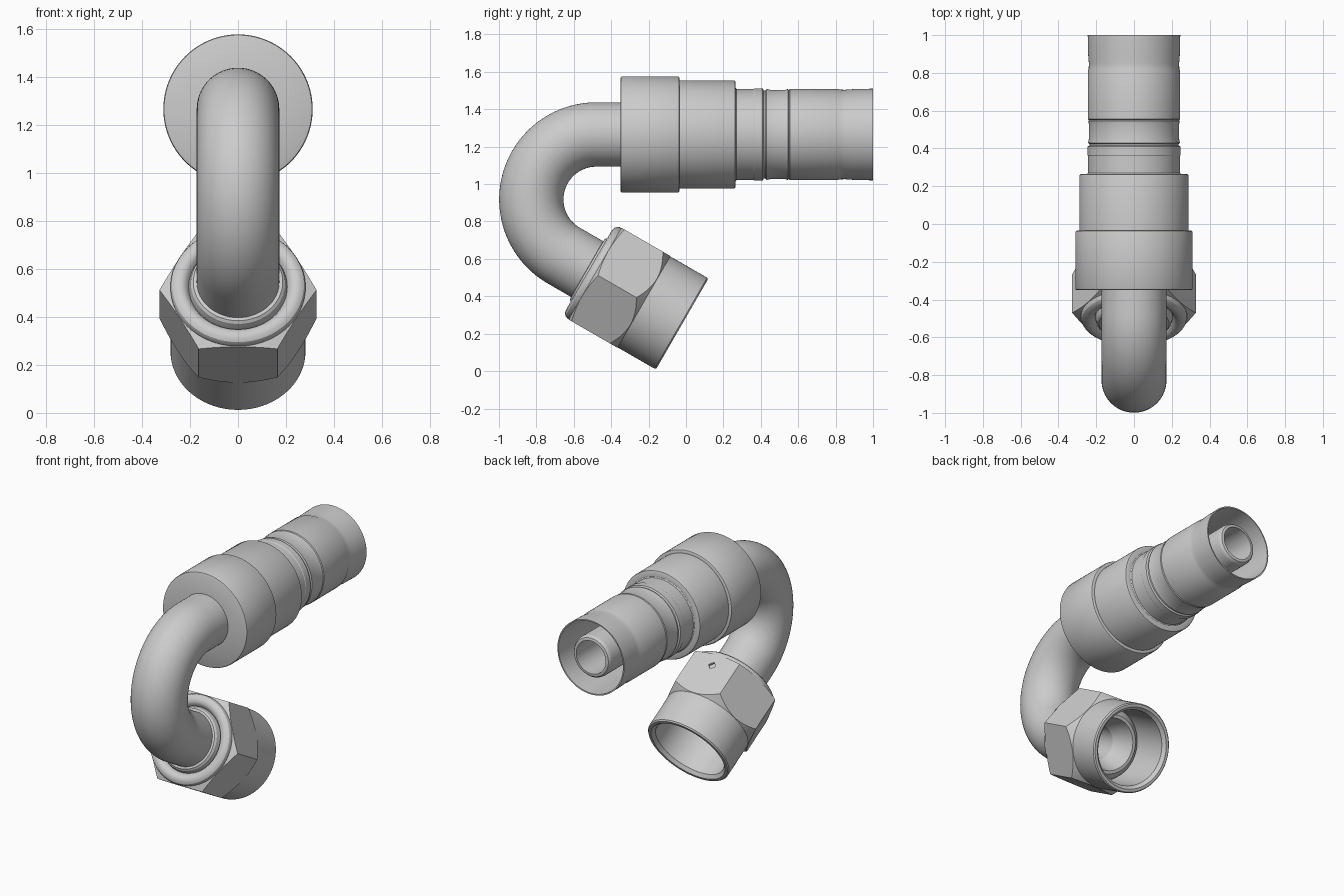
import bpy, bmesh, math
from mathutils import Vector, Matrix

if "Cube" in bpy.data.objects:
    bpy.data.objects.remove(bpy.data.objects["Cube"])

SEG = 96


def frame(origin, axis):
    # local z runs along the axis, local x stays on world x
    z = Vector(axis).normalized()
    x = Vector((1, 0, 0))
    y = z.cross(x)
    m = Matrix((x, y, z)).transposed().to_4x4()
    m.translation = Vector(origin)
    return m


def from_rings(name, rings, closed):
    # skin a list of equally sized point rings
    bm = bmesh.new()
    vs = [[bm.verts.new(p) for p in r] for r in rings]
    n = len(vs)
    for i in range(n if closed else n - 1):
        a, b = vs[i], vs[(i + 1) % n]
        k = len(a)
        for j in range(k):
            bm.faces.new((a[j], a[(j + 1) % k], b[(j + 1) % k], b[j]))
    if not closed:
        bm.faces.new(vs[0])
        bm.faces.new(vs[-1])
    bmesh.ops.recalc_face_normals(bm, faces=bm.faces)
    me = bpy.data.meshes.new(name)
    bm.to_mesh(me)
    bm.free()
    ob = bpy.data.objects.new(name, me)
    bpy.context.collection.objects.link(ob)
    return ob


def ring(m, s, r, n=SEG):
    return [m @ Vector((r * math.cos(2 * math.pi * j / n),
                        r * math.sin(2 * math.pi * j / n), s)) for j in range(n)]


def lathe(name, m, profile):
    return from_rings(name, [ring(m, s, r) for s, r in profile], True)


def activate(ob):
    bpy.ops.object.select_all(action='DESELECT')
    ob.select_set(True)
    bpy.context.view_layer.objects.active = ob


def boolean(ob, cutter, op):
    activate(ob)
    md = ob.modifiers.new("cut", 'BOOLEAN')
    md.operation, md.solver, md.object = op, 'EXACT', cutter
    bpy.ops.object.modifier_apply(modifier=md.name)
    bpy.data.objects.remove(cutter)


def smooth(ob):
    activate(ob)
    bpy.ops.object.shade_smooth_by_angle(angle=math.radians(28))


# Bend layout in the y-z plane
ZC, R = 1.265, 0.347
C = Vector((0, -0.48, ZC - R))
axis = Vector((0, math.cos(math.pi / 6), -0.5))
bend_end = C + R * Vector((0, -0.5, -math.cos(math.pi / 6)))
nut_m = frame(bend_end + axis * 0.155, axis)
hose_m = frame((0, 0, ZC), (0, 1, 0))

# Bent hollow tube
path = [(Vector((0, -0.33, ZC)), Vector((0, -1, 0)))]
for i in range(41):
    a = math.radians(90 + 150 * i / 40)
    path.append((C + R * Vector((0, math.cos(a), math.sin(a))),
                 Vector((0, -math.sin(a), math.cos(a)))))
path.append((bend_end + axis * 0.2, axis))
outer = [ring(frame(p, d), 0, 0.172, 64) for p, d in path]
inner = [ring(frame(p, d), 0, 0.108, 64) for p, d in path]
smooth(from_rings("bent_tube", outer + inner[::-1], True))

# Crimp sleeve with collar, hose skirt and inner stem
smooth(lathe("hose_sleeve", hose_m, [
    (-0.35, 0.108), (-0.35, 0.302), (-0.347, 0.308), (-0.34, 0.311),
    (-0.045, 0.311), (-0.038, 0.308), (-0.035, 0.302), (-0.035, 0.289),
    (0.255, 0.289), (0.262, 0.286), (0.265, 0.28), (0.265, 0.25),
    (0.27, 0.243), (0.36, 0.243), (0.365, 0.246), (0.41, 0.246),
    (0.416, 0.236), (0.424, 0.236), (0.43, 0.243), (0.45, 0.239),
    (0.53, 0.239), (0.545, 0.243), (0.55, 0.238), (0.555, 0.244),
    (0.81, 0.244), (0.82, 0.24), (0.85, 0.239), (0.9, 0.243), (1.0, 0.245),
    (1.0, 0.237), (0.9, 0.235), (0.3, 0.233), (0.3, 0.137),
    (0.97, 0.137), (0.985, 0.134), (0.995, 0.126), (0.998, 0.117),
    (0.998, 0.108)]))

# Swivel nut: turned profile intersected with a hexagonal prism
nut = lathe("swivel_nut", nut_m, [
    (0.012, 0.215), (0.003, 0.228), (0.0, 0.245), (0.004, 0.262),
    (0.014, 0.275), (0.028, 0.281), (0.038, 0.281), (0.06, 0.335),
    (0.285, 0.335), (0.34, 0.281), (0.568, 0.281), (0.576, 0.274),
    (0.576, 0.256), (0.555, 0.237), (0.27, 0.237), (0.27, 0.205), (0.03, 0.205)])
hexagon = from_rings("hex_cutter", [ring(nut_m, -0.1, 0.327, 6),
                                    ring(nut_m, 0.7, 0.327, 6)], False)
boolean(nut, hexagon, 'INTERSECT')

# Small diamond mark sunk into the upper flat
up = Vector((0, 0.5, math.cos(math.pi / 6)))
mark_m = frame(nut_m.translation + axis * 0.12 + up * 0.27, up)
mark = from_rings("mark_cutter", [ring(mark_m, 0, 0.026, 4),
                                  ring(mark_m, 0.06, 0.026, 4)], False)
boolean(nut, mark, 'DIFFERENCE')
smooth(nut)

# Tube nose seated inside the nut
smooth(lathe("tube_nose", nut_m, [
    (-0.012, 0.168), (-0.01, 0.186), (0.0, 0.196), (0.015, 0.2), (0.035, 0.207),
    (0.26, 0.207), (0.275, 0.225), (0.3, 0.225), (0.34, 0.185), (0.34, 0.165),
    (0.26, 0.14), (0.2, 0.108), (0.02, 0.108)]))
